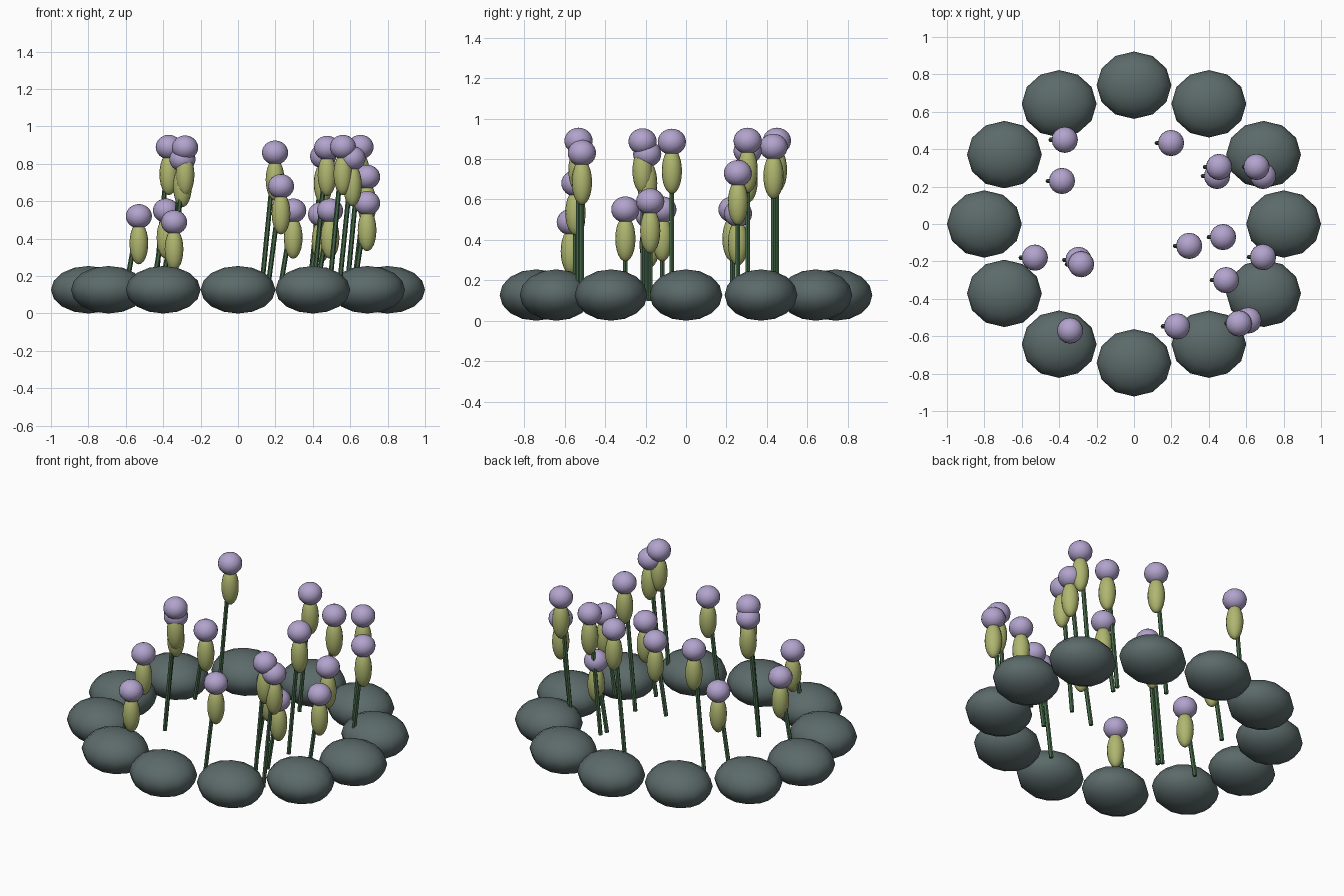
import bpy
import math
from mathutils import Vector

cube = bpy.data.objects.get("Cube")
if cube:
    bpy.data.objects.remove(cube, do_unlink=True)


def make_material(name, rgb):
    mat = bpy.data.materials.new(name)
    mat.use_nodes = True
    color = (*rgb, 1.0)
    mat.diffuse_color = color
    mat.node_tree.nodes["Principled BSDF"].inputs["Base Color"].default_value = color
    return mat


stone_grey = make_material("slate grey", (0.105, 0.145, 0.142))
stem_green = make_material("dark green", (0.06, 0.14, 0.065))
bud_green = make_material("olive green", (0.43, 0.47, 0.16))
flower_lilac = make_material("lilac", (0.445, 0.366, 0.61))


def finish(name, mat, smooth=True):
    obj = bpy.context.object
    obj.name = name
    obj.data.name = name
    obj.data.materials.append(mat)
    if smooth:
        bpy.ops.object.shade_smooth()
    return obj


def ellipsoid(name, center, radii, mat, segments, rings):
    bpy.ops.mesh.primitive_uv_sphere_add(segments=segments, ring_count=rings, radius=1, location=center)
    bpy.context.object.scale = radii
    return finish(name, mat)


def rod(name, start, end, radius, mat):
    start, end = Vector(start), Vector(end)
    axis = end - start
    bpy.ops.mesh.primitive_cylinder_add(vertices=6, radius=radius, depth=axis.length,
                                        location=(start + end) / 2)
    obj = finish(name, mat, smooth=False)
    obj.rotation_euler = axis.to_track_quat('Z', 'Y').to_euler()
    return obj


# Ring of flattened boulders
STONES = 12
for i in range(STONES):
    angle = math.tau * i / STONES
    center = (0.8 * math.cos(angle), 0.742 * math.sin(angle), 0.127)
    ellipsoid(f"stone_{i + 1}", center, (0.2, 0.18, 0.127), stone_grey, 12, 8)

# Flower head centres
FLOWERS = [
    (-0.37, 0.45, 0.89), (-0.385, 0.23, 0.55), (0.198, 0.433, 0.86),
    (0.455, 0.305, 0.84), (0.444, 0.257, 0.53), (0.655, 0.305, 0.89),
    (0.69, 0.257, 0.73), (0.476, -0.07, 0.885), (0.295, -0.117, 0.55),
    (0.69, -0.177, 0.59), (0.492, -0.3, 0.55), (0.612, -0.515, 0.83),
    (0.561, -0.532, 0.89), (0.23, -0.547, 0.68), (-0.342, -0.57, 0.488),
    (-0.297, -0.192, 0.825), (-0.283, -0.215, 0.887), (-0.53, -0.18, 0.52),
]

# Leaning stem, long bud and round flower head for each plant
for i, (x, y, z) in enumerate(FLOWERS, 1):
    rod(f"stem_{i}", (x - 0.075, y, 0.1), (x, y, z), 0.013, stem_green)
    ellipsoid(f"bud_{i}", (x, y, z - 0.145), (0.05, 0.05, 0.112), bud_green, 16, 12)
    ellipsoid(f"flower_head_{i}", (x, y, z), (0.07, 0.07, 0.065), flower_lilac, 16, 12)
